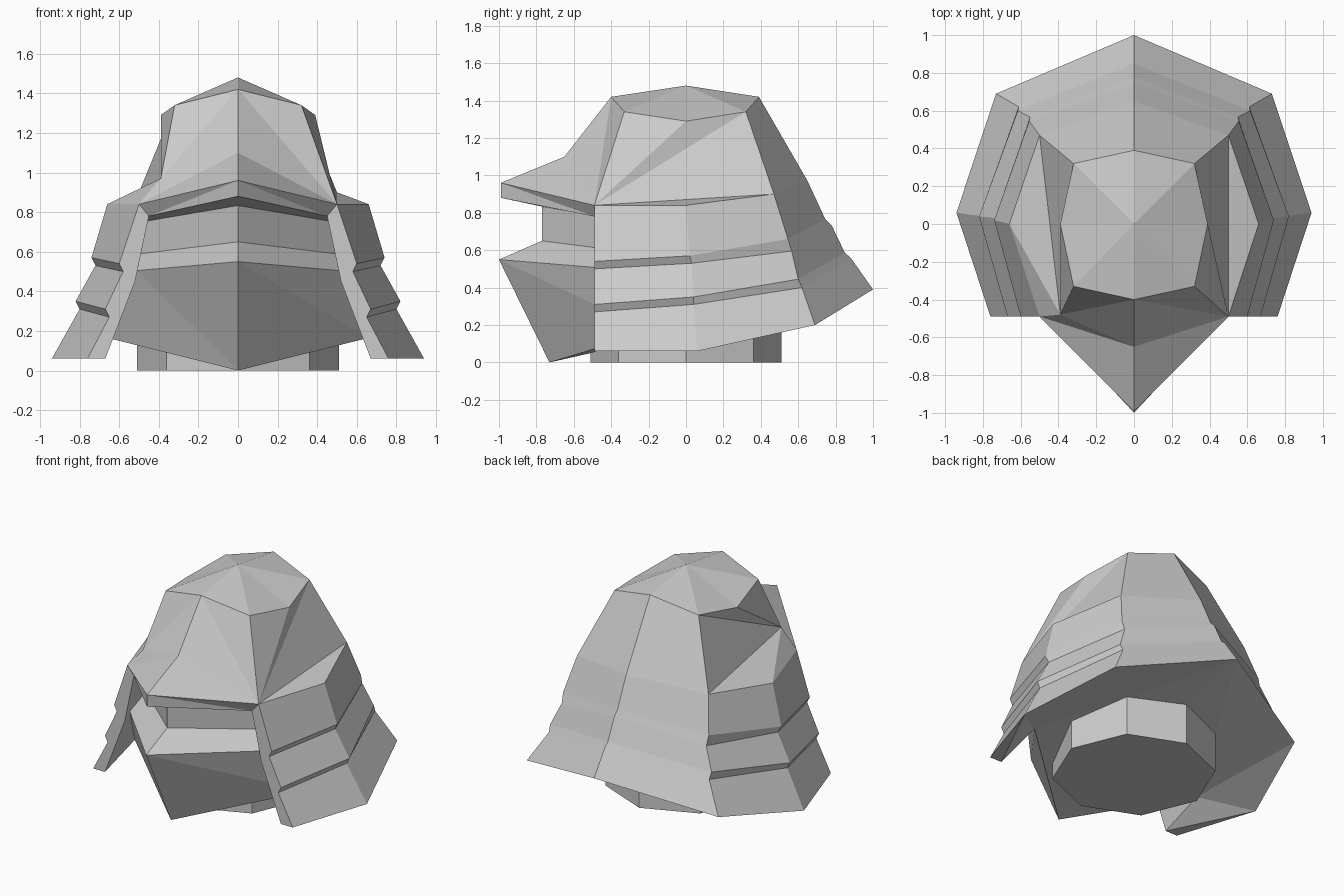
import bpy, bmesh

if "Cube" in bpy.data.objects:
    bpy.data.objects.remove(bpy.data.objects["Cube"])


def build(name, faces, mirror=False):
    """Make a flat-shaded object from faces given as lists of points."""
    bm = bmesh.new()
    for pts in faces:
        bm.faces.new([bm.verts.new(p) for p in pts])
    bmesh.ops.remove_doubles(bm, verts=bm.verts, dist=0.0005)
    bmesh.ops.recalc_face_normals(bm, faces=bm.faces)
    me = bpy.data.meshes.new(name)
    bm.to_mesh(me)
    bm.free()
    ob = bpy.data.objects.new(name, me)
    bpy.context.collection.objects.link(ob)
    if mirror:
        ob.modifiers.new("Mirror", 'MIRROR').use_clip = True
    return ob


# Neck guard: stepped profiles, top to rim, at four stations of the right half
front = [(.50, -.49, .84), (.60, -.49, .54), (.58, -.49, .50),
         (.67, -.49, .31), (.65, -.49, .27), (.76, -.49, .06)]
side = [(.66, 0, .84), (.74, .02, .57), (.72, .03, .53),
        (.82, .04, .35), (.80, .04, .31), (.94, .06, .06)]
corner = [(.50, .47, .90), (.555, .545, .66), (.55, .565, .595),
          (.615, .60, .445), (.61, .62, .40), (.73, .69, .20)]
back = [(0, .65, .97), (0, .745, .765), (0, .78, .73),
        (0, .85, .585), (0, .88, .56), (0, 1.0, .39)]
inner = [(.45, -.49, .78), (.52, -.49, .45), (.67, -.49, .06)]
# outer ends of the face parts, shared with the inside of the wings
eye_top, ledge = (.49, -.30, .75), (.49, -.30, .59)
cheek, jaw = (.51, -.45, .505), (.66, -.18, .165)
chin = (0, -.73, 0)

guard = []
for a, b in ((front, side), (side, corner), (corner, back)):
    for i in range(5):
        guard.append([a[i], b[i], b[i + 1], a[i + 1]])
# front edge strip, inside of the wing, closed underside
guard.append(front + inner[::-1])
guard += [[inner[2], front[5], side[5]],
          [inner[0], inner[1], ledge, eye_top],
          [inner[1], jaw, ledge],
          [inner[1], inner[2], jaw],
          [inner[2], side[5], jaw],
          [side[5], corner[5], jaw],
          [corner[5], back[5], jaw],
          [back[5], chin, jaw]]
build("neck_guard", guard, mirror=True)

# Skull cap and pointed brim; the left temple sits higher than the brim corner
apex = (0, 0, 1.48)
brow = (0, -.65, 1.10)
tip, tip_low = (0, -.99, .96), (0, -.99, .88)
cap = []
for s in (1, -1):
    def m(p):
        return (s * p[0], p[1], p[2])
    ring = [m(p) for p in ((0, -.40, 1.42), (.32, -.33, 1.34), (.39, 0, 1.29),
                           (.32, .32, 1.34), (0, .39, 1.42))]
    brim, low, rear = m(front[0]), m(inner[0]), m(corner[0])
    temple = brim if s > 0 else (-.39, -.48, .97)
    cap += [[apex, ring[i], ring[i + 1]] for i in range(4)]
    cap += [[temple, ring[i], ring[i + 1]] for i in (1, 2)]
    cap += [[temple, ring[3], rear],
            [ring[3], ring[4], back[0], rear],
            [temple, rear, m(side[0])],
            [ring[0], ring[1], temple],
            [ring[0], temple, brow],
            [brow, brim, tip],
            [tip, brim, low],
            [tip, low, tip_low],
            [tip_low, low, m(eye_top), (0, -.77, .833)]]
    if s < 0:
        cap += [[temple, brim, m(side[0])],
                [temple, brim, brow]]
build("skull_cap", cap)

# Face mask: sloping ledge over a pointed chin
nose = (0, -1.0, .55)
mask = []
for s in (1, -1):
    l, c, j = [(s * p[0], p[1], p[2]) for p in (ledge, cheek, jaw)]
    mask.append([(0, -.77, .65), l, c, nose])
    if s > 0:
        mask += [[nose, c, j], [nose, j, chin]]
    else:
        mask += [[nose, c, chin], [c, j, chin]]
    mask.append([c, l, j])
build("face_mask", mask)

# Eye band: wedge-shaped face behind the slot
build("eye_band", [[(0, -.77, .65), ledge, eye_top, (0, -.77, .833)]],
      mirror=True)

# Neck: eight-sided plug
bpy.ops.mesh.primitive_cylinder_add(vertices=8, radius=.51, depth=.3,
                                    location=(0, 0, .15))
bpy.context.object.name = "neck"
